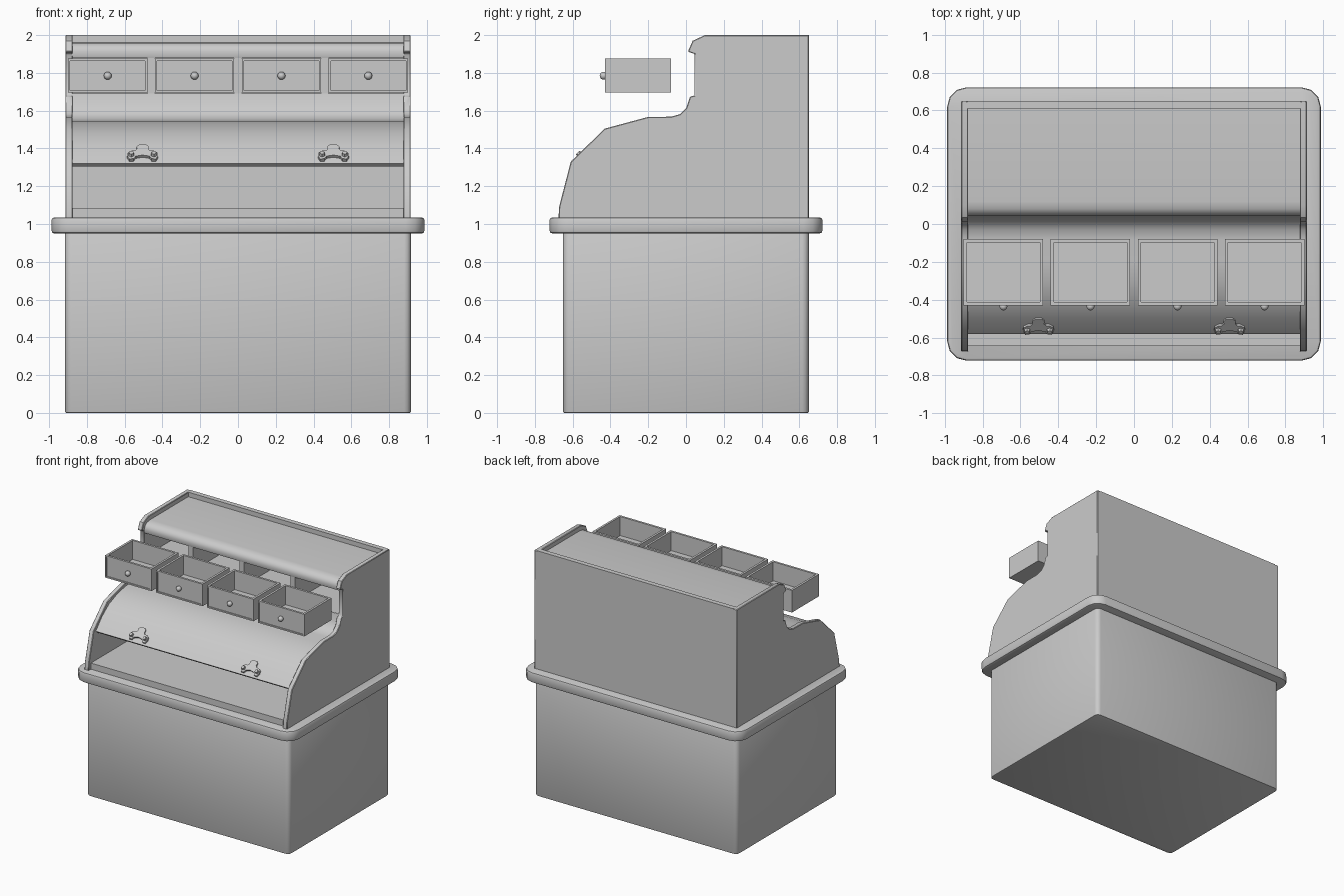
import bpy, bmesh, math
from mathutils import Matrix, Vector

if "Cube" in bpy.data.objects:
    bpy.data.objects.remove(bpy.data.objects["Cube"])


def finish(name, bm, mods=(), angle=40):
    bmesh.ops.recalc_face_normals(bm, faces=bm.faces) if not mods or mods[0][0] != 'SOLIDIFY' else None
    me = bpy.data.meshes.new(name)
    bm.to_mesh(me)
    bm.free()
    ob = bpy.data.objects.new(name, me)
    bpy.context.collection.objects.link(ob)
    bpy.ops.object.select_all(action='DESELECT')
    ob.select_set(True)
    bpy.context.view_layer.objects.active = ob
    for kind, props in mods:
        m = ob.modifiers.new(kind.title(), kind)
        for k, v in props.items():
            setattr(m, k, v)
        bpy.ops.object.modifier_apply(modifier=m.name)
    bpy.ops.object.shade_smooth_by_angle(angle=math.radians(angle))
    return ob


def soft(width, segments=2):
    return ('BEVEL', dict(width=width, segments=segments, limit_method='ANGLE', angle_limit=math.radians(50)))


def cuboid(lo, hi):
    bm = bmesh.new()
    lo, hi = Vector(lo), Vector(hi)
    bmesh.ops.create_cube(bm, size=1, matrix=Matrix.Translation((lo + hi) / 2) @ Matrix.Diagonal((*(hi - lo), 1)))
    return bm


def box(name, lo, hi, mods=()):
    return finish(name, cuboid(lo, hi), mods)


def round_box(name, lo, hi, radius, segments, edge):
    # round the upright corners, then soften the top and bottom rims
    bm = cuboid(lo, hi)
    upright = [e for e in bm.edges if abs(e.verts[0].co.z - e.verts[1].co.z) > 0.01]
    bmesh.ops.bevel(bm, geom=upright, offset=radius, segments=segments, profile=0.5, affect='EDGES')
    return finish(name, bm, [soft(edge)])


def prism(name, pts, x0, x1):
    bm = bmesh.new()
    f = bm.faces.new([bm.verts.new((x0, y, z)) for y, z in pts])
    r = bmesh.ops.extrude_face_region(bm, geom=[f])
    bmesh.ops.translate(bm, vec=(x1 - x0, 0, 0), verts=[v for v in r['geom'] if isinstance(v, bmesh.types.BMVert)])
    return finish(name, bm, [soft(0.004, 1)])


def sheet(name, pts, half, thick):
    bm = bmesh.new()
    rows = [[bm.verts.new((x, y, z)) for x in (-half, half)] for y, z in pts]
    for a, b in zip(rows, rows[1:]):
        bm.faces.new((a[0], a[1], b[1], b[0]))
    return finish(name, bm, [('SOLIDIFY', dict(thickness=thick, offset=-1))])


def recess(bm, normal, rim, depth):
    face = max(bm.faces, key=lambda f: f.calc_area() if f.normal.dot(normal) > 0.9 else 0)
    bmesh.ops.inset_region(bm, faces=[face], thickness=rim)
    new = bmesh.ops.extrude_discrete_faces(bm, faces=[face])['faces'][0]
    bmesh.ops.translate(bm, vec=-normal * depth, verts=new.verts)
    bm.normal_update()


# lower cabinet and worktop
round_box("base_cabinet", (-0.915, -0.65, 0), (0.915, 0.65, 0.96), 0.035, 3, 0.005)
round_box("worktop", (-0.987, -0.722, 0.95), (0.987, 0.722, 1.035), 0.1, 3, 0.014)

# shaped side panels
side = [(-0.675, 1.03), (-0.672, 1.09), (-0.61, 1.33), (-0.43, 1.505), (-0.2, 1.567), (-0.08, 1.568),
        (-0.03, 1.582), (0.002, 1.615), (0.022, 1.675), (0.045, 1.68), (0.045, 1.9), (0.01, 1.912),
        (0.035, 1.97), (0.1, 2.0), (0.65, 2.0), (0.65, 1.03)]
for label, s in (("left", -1), ("right", 1)):
    prism(label + "_side_panel", side, s * 0.876, s * 0.914)

# back, inner floor and drawer rack
box("back_panel", (-0.88, 0.61, 1.03), (0.88, 0.65, 2.0))
box("inner_floor", (-0.88, -0.645, 1.03), (0.88, 0.615, 1.085))
box("rack_floor", (-0.88, 0.05, 1.66), (0.88, 0.615, 1.69))
box("rack_ceiling", (-0.88, 0.06, 1.88), (0.88, 0.615, 1.9))
for i, x in enumerate((-0.46, 0, 0.46)):
    box(f"rack_divider_{i + 1}", (x - 0.02, 0.05, 1.68), (x + 0.02, 0.615, 1.89))

# rolled cover and top board, set in from the side panels
sheet("roll_cover", [(-0.582, 1.32), (-0.5, 1.412), (-0.41, 1.478), (-0.3, 1.522), (-0.19, 1.543), (-0.08, 1.546),
                     (-0.03, 1.557), (0.01, 1.585), (0.033, 1.63), (0.045, 1.69)], 0.88, 0.025)
sheet("top_board", [(0.05, 1.88), (0.042, 1.912), (0.055, 1.94), (0.08, 1.957), (0.12, 1.963), (0.615, 1.963)],
      0.88, 0.025)

# pulled-out drawers with knobs
for i, x in enumerate((-0.69, -0.23, 0.23, 0.69)):
    bm = cuboid((x - 0.21, -0.43, 1.695), (x + 0.21, -0.08, 1.875))
    bm.normal_update()
    recess(bm, Vector((0, 0, 1)), 0.025, 0.155)
    recess(bm, Vector((0, -1, 0)), 0.016, 0.008)
    finish(f"drawer_{i + 1}", bm)
    bm = bmesh.new()
    bmesh.ops.create_uvsphere(bm, u_segments=12, v_segments=8, radius=0.021,
                              matrix=Matrix.Translation((x, -0.436, 1.785)))
    finish(f"drawer_knob_{i + 1}", bm)

# trefoil pulls lying on the slope of the cover
half = [(0.0, 0.07), (0.018, 0.07), (0.032, 0.055), (0.03, 0.035), (0.04, 0.022), (0.058, 0.022),
        (0.078, 0.008), (0.082, -0.018), (0.07, -0.042), (0.048, -0.04), (0.036, -0.02), (0.0, -0.012)]
outline = half + [(-u, v) for u, v in half[-2:0:-1]]
for label, s in (("left", -1), ("right", 1)):
    place = Matrix.Translation((s * 0.505, -0.548, 1.366)) @ Matrix.Rotation(math.radians(43), 4, 'X')
    bm = bmesh.new()
    f = bm.faces.new([bm.verts.new((u, v, -0.012)) for u, v in outline])
    r = bmesh.ops.extrude_face_region(bm, geom=[f])
    bmesh.ops.translate(bm, vec=(0, 0, 0.022), verts=[v for v in r['geom'] if isinstance(v, bmesh.types.BMVert)])
    for u in (-0.06, 0.06):
        bmesh.ops.create_cone(bm, cap_ends=True, segments=6, radius1=0.018, radius2=0.013, depth=0.02,
                              matrix=Matrix.Translation((u, -0.01, 0.016)))
    bmesh.ops.transform(bm, matrix=place, verts=bm.verts)
    finish(label + "_cover_pull", bm)
